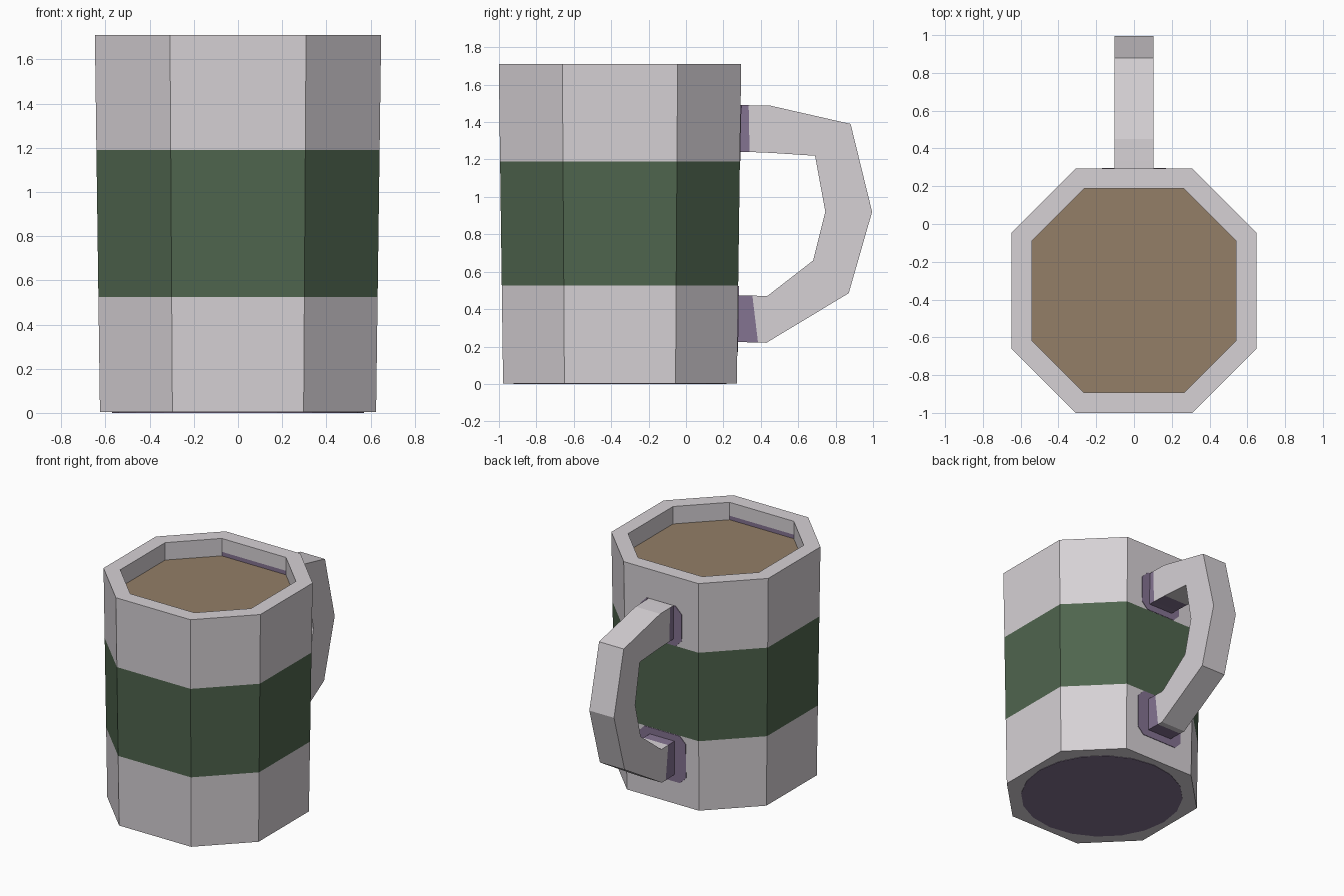
import bpy, bmesh, math

if "Cube" in bpy.data.objects:
    bpy.data.objects.remove(bpy.data.objects["Cube"])

CY = -0.353   # cup axis in y


def material(name, rgb):
    m = bpy.data.materials.new(name)
    lin = [(c / 255 / 12.92) if c < 10 else ((c / 255 + 0.055) / 1.055) ** 2.4 for c in rgb]
    m.diffuse_color = (*lin, 1)
    m.use_nodes = True
    m.node_tree.nodes["Principled BSDF"].inputs["Base Color"].default_value = m.diffuse_color
    return m


GREY = material("pale_grey", (214, 209, 213))
GREEN = material("dark_green", (79, 101, 78))
BROWN = material("drink_brown", (147, 126, 103))
PURPLE = material("dusky_purple", (132, 115, 145))


def make_object(name, bm, mats):
    bm.normal_update()
    me = bpy.data.meshes.new(name)
    bm.to_mesh(me)
    bm.free()
    for m in mats:
        me.materials.append(m)
    ob = bpy.data.objects.new(name, me)
    bpy.context.collection.objects.link(ob)
    return ob


def octagon(bm, a, h, z):
    pts = [(h, -a), (a, -h), (a, h), (h, a), (-h, a), (-a, h), (-a, -h), (-h, -a)]
    return [bm.verts.new((x, y + CY, z)) for x, y in pts]


def outer(z):
    t = z / 1.71
    return 0.625 + 0.023 * t, 0.297 + 0.011 * t, z


# Cup: outer wall in three bands, rim, inner wall down to the drink
bm = bmesh.new()
rings = [octagon(bm, *outer(z)) for z in (0.003, 0.525, 1.19, 1.71)]
rings += [octagon(bm, 0.54, 0.265, z) for z in (1.71, 1.61, 1.58)]
for k in range(len(rings) - 1):
    lo, hi = rings[k], rings[k + 1]
    for i in range(8):
        j = (i + 1) % 8
        f = bm.faces.new((lo[i], lo[j], hi[j], hi[i]))
        if k == 1:
            f.material_index = 1                 # green band
        elif k == 5 and i in (3, 7):
            f.material_index = 3                 # stain above the drink
bm.faces.new(rings[-1]).material_index = 2       # drink surface
bm.faces.new(rings[0][::-1])                     # base
make_object("cup", bm, [GREY, GREEN, BROWN, PURPLE])

# Base stain: thin round plate
bm = bmesh.new()
bmesh.ops.create_cone(bm, cap_ends=True, segments=20, radius1=0.57, radius2=0.57, depth=0.006)
bmesh.ops.translate(bm, verts=bm.verts, vec=(0, CY, 0.003))
make_object("base_stain", bm, [PURPLE])

# Handle: matching outer and inner profile points, extruded across x
out = [(0.25, 1.49), (0.335, 1.49), (0.45, 1.488), (0.88, 1.39), (0.995, 0.92),
       (0.87, 0.485), (0.43, 0.22), (0.385, 0.221), (0.25, 0.225)]
inn = [(0.25, 1.24), (0.34, 1.24), (0.46, 1.235), (0.69, 1.22), (0.745, 0.92),
       (0.68, 0.66), (0.435, 0.47), (0.355, 0.472), (0.25, 0.475)]
bm = bmesh.new()
loops = []
for o, i in zip(out, inn):
    loops.append([bm.verts.new((x, *p)) for x, p in ((-0.102, o), (0.102, o), (0.102, i), (-0.102, i))])
last = len(loops) - 2
for k in range(last + 1):
    for s in range(4):
        t = (s + 1) % 4
        f = bm.faces.new((loops[k][s], loops[k][t], loops[k + 1][t], loops[k + 1][s]))
        stained = k in (0, last) and s != 0
        if stained or (k == 1 and s == 2) or (k == last and s == 0):
            f.material_index = 1
bm.faces.new(loops[0])
bm.faces.new(loops[-1][::-1])
bmesh.ops.recalc_face_normals(bm, faces=bm.faces)
make_object("handle", bm, [GREY, PURPLE])


# Stains on the back wall around both handle joints
def wall_stain(name, w, z0, z1):
    bm = bmesh.new()
    c = 0.05
    pts = [(-w + c, z0), (w - c, z0), (w, z0 + c), (w, z1 - c),
           (w - c, z1), (-w + c, z1), (-w, z1 - c), (-w, z0 + c)]
    back, front = [[bm.verts.new((x, CY + outer(z)[0] + d, z)) for x, z in pts] for d in (-0.004, 0.004)]
    bm.faces.new(front)
    bm.faces.new(back)
    for i in range(8):
        j = (i + 1) % 8
        bm.faces.new((back[i], back[j], front[j], front[i]))
    bmesh.ops.recalc_face_normals(bm, faces=bm.faces)
    make_object(name, bm, [PURPLE])


wall_stain("upper_joint_stain", 0.17, 1.192, 1.49)
wall_stain("lower_joint_stain", 0.195, 0.17, 0.523)
